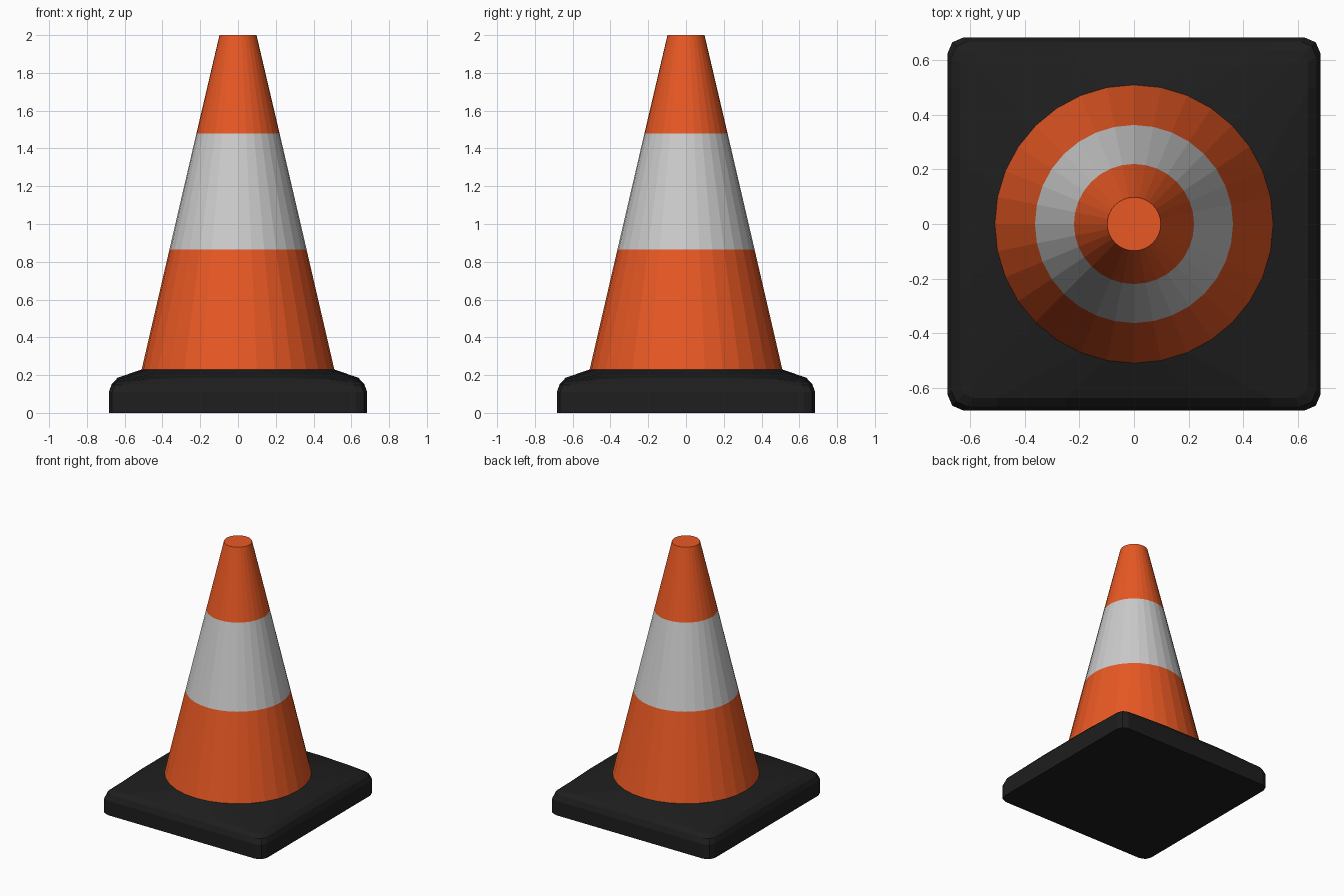
import bpy
import math

if "Cube" in bpy.data.objects:
    bpy.data.objects.remove(bpy.data.objects["Cube"])

SIDES = 32


def material(name, rgb):
    mat = bpy.data.materials.new(name)
    mat.diffuse_color = (*rgb, 1)
    mat.use_nodes = True
    mat.node_tree.nodes["Principled BSDF"].inputs["Base Color"].default_value = mat.diffuse_color
    return mat


def circle(r, z):
    return [(r * math.cos(2 * math.pi * i / SIDES),
             r * math.sin(2 * math.pi * i / SIDES), z) for i in range(SIDES)]


def rounded_square(h, z, corner, dip=0.0):
    """Square ring with chamfered corners; corners sit lower by dip."""
    octant = [(h, 0, 0), (h, 0.25, 0), (h, 0.5, 0.5), (h, h - corner, 1),
              (h - corner * 0.3, h - corner * 0.3, 1)]
    quarter = octant + [(y, x, d) for x, y, d in octant[3:0:-1]]
    ring = []
    for turn in range(4):
        for x, y, d in quarter:
            for _ in range(turn):
                x, y = -y, x
            ring.append((x, y, z - dip * d))
    return ring


def loft(name, rings, mat, cap_bottom=False, cap_top=False):
    verts = [v for ring in rings for v in ring]
    faces = []
    for k in range(len(rings) - 1):
        for i in range(SIDES):
            j = (i + 1) % SIDES
            a, b = k * SIDES, (k + 1) * SIDES
            faces.append((a + i, a + j, b + j, b + i))
    if cap_bottom:
        faces.append(tuple(reversed(range(SIDES))))
    if cap_top:
        faces.append(tuple(range(len(verts) - SIDES, len(verts))))
    mesh = bpy.data.meshes.new(name)
    mesh.from_pydata(verts, [], faces)
    if mat:
        mesh.materials.append(mat)
    obj = bpy.data.objects.new(name, mesh)
    bpy.context.collection.objects.link(obj)
    return obj


orange = material("orange", (0.81, 0.098, 0.017))
black = material("black", (0.013, 0.013, 0.013))

# Square rubber base, blending from a rounded square up to the cone's foot
loft("base", [
    rounded_square(0.684, 0.0, 0.06),
    rounded_square(0.684, 0.11, 0.06),
    rounded_square(0.668, 0.153, 0.055, 0.005),
    rounded_square(0.637, 0.186, 0.045, 0.02),
    circle(0.51, 0.23),
], black, cap_bottom=True)

# Cone in three stacked sections
foot, band_low, band_high, tip = (circle(0.51, 0.23), circle(0.363, 0.865),
                                  circle(0.22, 1.48), circle(0.098, 2.0))
loft("lower_cone", [foot, band_low], orange)
loft("reflective_band", [band_low, band_high], None)
loft("upper_cone", [band_high, tip], orange, cap_top=True)
